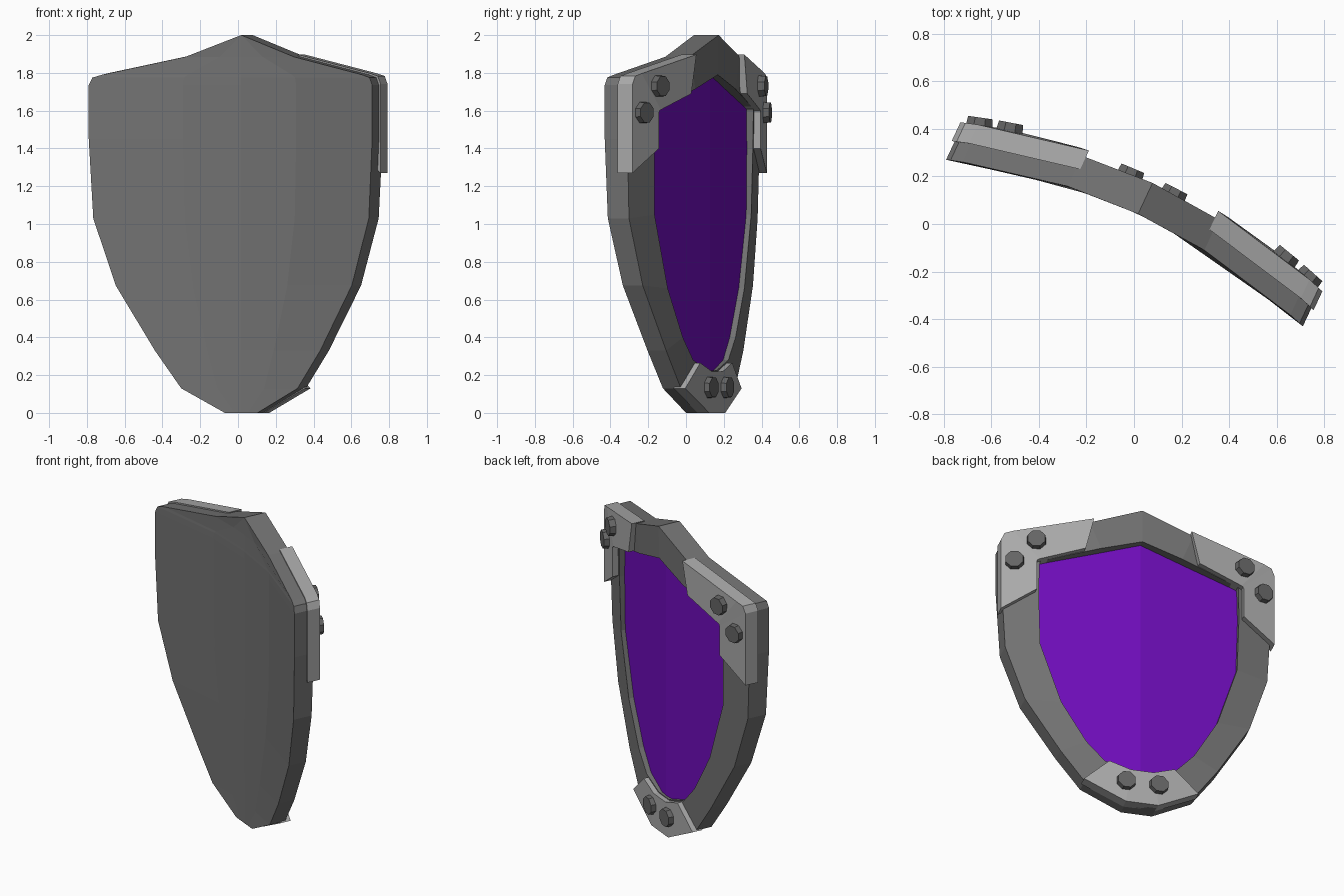
import bpy, bmesh, math
from mathutils import Vector, Matrix

if "Cube" in bpy.data.objects:
    bpy.data.objects.remove(bpy.data.objects["Cube"])

U = Vector((0.906, -0.423, 0))      # across the shield
N = Vector((0.423, 0.906, 0))       # outward through the decorated side
ORIGIN = Vector((-0.04, -0.08, 0))


def point(u, z, d):
    """Point on the curved shield: u across, z up, d out from the back surface."""
    return ORIGIN + U * u + N * (0.135 - 0.197 * u * u + d) + Vector((0, 0, z))


def material(name, col):
    m = bpy.data.materials.new(name)
    m.diffuse_color = (*col, 1)
    m.use_nodes = True
    m.node_tree.nodes["Principled BSDF"].inputs["Base Color"].default_value = m.diffuse_color
    return m


DARK = material("dark_grey", (0.17, 0.17, 0.17))
BOLT = material("bolt_grey", (0.13, 0.13, 0.13))
LIGHT = material("light_grey", (0.40, 0.40, 0.40))
PURPLE = material("purple", (0.16, 0.004, 0.50))


def finish(bm, name, mat):
    bmesh.ops.remove_doubles(bm, verts=bm.verts, dist=0.0005)
    bmesh.ops.recalc_face_normals(bm, faces=bm.faces)
    me = bpy.data.meshes.new(name)
    bm.to_mesh(me)
    bm.free()
    ob = bpy.data.objects.new(name, me)
    bpy.context.collection.objects.link(ob)
    me.materials.append(mat)
    return ob


def quad(bm, *pts):
    vs = []
    for p in pts:
        if all((p - q).length > 0.0005 for q in vs):
            vs.append(p)
    if len(vs) > 2:
        bm.faces.new([bm.verts.new(p) for p in vs])


def full_loop(half):
    """Mirror a half outline (top centre to bottom) into a closed loop."""
    return half + [(-u, z) for u, z in reversed(half) if u > 0.0005]


# Half outlines of the body and its recess
outer = [(0, 2.0), (0.317, 1.885), (0.76, 1.79), (0.81, 1.775), (0.828, 1.735),
         (0.828, 1.45), (0.805, 1.03), (0.69, 0.675), (0.483, 0.33),
         (0.34, 0.13), (0.095, 0)]
inner = [(0, 1.79), (0.25, 1.715), (0.59, 1.615), (0.605, 1.61), (0.61, 1.60),
         (0.615, 1.40), (0.605, 1.05), (0.48, 0.66), (0.33, 0.40),
         (0.22, 0.28), (0.06, 0.225)]


def rim_depth(z):
    return 0.102 + 0.021 * z


# Body: curved back, side wall, rim face and recess wall
bm = bmesh.new()
cols = (-1, -0.4, 0, 0.4, 1)
for (ua, za), (ub, zb) in zip(outer, outer[1:]):
    for c, e in zip(cols, cols[1:]):
        quad(bm, point(ua * c, za, 0), point(ua * e, za, 0),
             point(ub * e, zb, 0), point(ub * c, zb, 0))
lo, li = full_loop(outer), full_loop(inner)
for i in range(len(lo)):
    j = (i + 1) % len(lo)
    if {i, j} == {len(outer) - 1, len(outer)}:
        # the flat bottom needs the same centre split as the back
        bottom = [lo[i], (0, 0), lo[j]]
    else:
        bottom = [lo[i], lo[j]]
    oa, ob_, ia, ib = lo[i], lo[j], li[i], li[j]
    ra, rb = rim_depth(oa[1]), rim_depth(ob_[1])
    sa, sb = rim_depth(ia[1]), rim_depth(ib[1])
    quad(bm, point(*oa, 0), point(*ob_, 0), point(*ob_, rb), point(*oa, ra))
    quad(bm, point(*oa, ra), point(*ob_, rb), point(*ib, sb), point(*ia, sa))
    quad(bm, point(*ia, sa), point(*ib, sb), point(*ib, 0.05), point(*ia, 0.05))
finish(bm, "shield_body", DARK)

# Purple panel: two flat halves meeting at a vertical crease
bm = bmesh.new()
for s in (1, -1):
    pts = inner + [(0, 0.225)]
    quad(bm, *[ORIGIN + U * (s * u * 1.015) + N * (0.228 - 0.118 * u)
               + Vector((0, 0, z)) for u, z in pts])
panel = finish(bm, "purple_panel", PURPLE)
if panel.data.polygons[0].normal.dot(N) < 0:
    panel.data.flip_normals()


def plate(name, a, b, d0, d1):
    """Solid strip between edge paths a and b, from depth d0 to d1."""
    bm = bmesh.new()
    for i in range(len(a) - 1):
        for d in (d0, d1):
            quad(bm, point(*a[i], d), point(*a[i + 1], d),
                 point(*b[i + 1], d), point(*b[i], d))
        for e in (a, b):
            quad(bm, point(*e[i], d0), point(*e[i + 1], d0),
                 point(*e[i + 1], d1), point(*e[i], d1))
    for k in (0, -1):
        quad(bm, point(*a[k], d0), point(*b[k], d0), point(*b[k], d1), point(*a[k], d1))
    finish(bm, name, LIGHT)


def bolt(name, u, z, d):
    axis = (N + U * (0.394 * u)).normalized()
    m = Matrix.Translation(point(u, z, d)) @ axis.to_track_quat('Z', 'Y').to_matrix().to_4x4()
    bm = bmesh.new()
    bmesh.ops.create_cone(bm, cap_ends=True, segments=8, radius1=0.062, radius2=0.056,
                          depth=0.05, matrix=m @ Matrix.Rotation(math.pi / 8, 4, 'Z'))
    finish(bm, name, BOLT)


# Corner plates with two bolts each
plate_out = [(0.30, 1.897), (0.77, 1.797), (0.82, 1.783), (0.84, 1.74), (0.84, 1.27)]
plate_in = [(0.35, 1.69), (0.62, 1.605), (0.63, 1.60), (0.635, 1.59), (0.635, 1.40)]
for s, side in ((1, "right"), (-1, "left")):
    plate("corner_plate_" + side, [(s * u, z) for u, z in plate_out],
          [(s * u, z) for u, z in plate_in], 0.085, 0.172)
    bolt("upper_bolt_" + side, s * 0.64, 1.73, 0.178)
    bolt("corner_bolt_" + side, s * 0.765, 1.59, 0.178)
    bolt("bottom_bolt_" + side, s * 0.10, 0.135, 0.142)

# Bottom plate
plate("bottom_plate", [(-0.352, 0.13), (-0.1, 0), (0.1, 0), (0.352, 0.13)],
      [(-0.2, 0.265), (-0.07, 0.22), (0.07, 0.22), (0.2, 0.265)], 0.07, 0.138)
